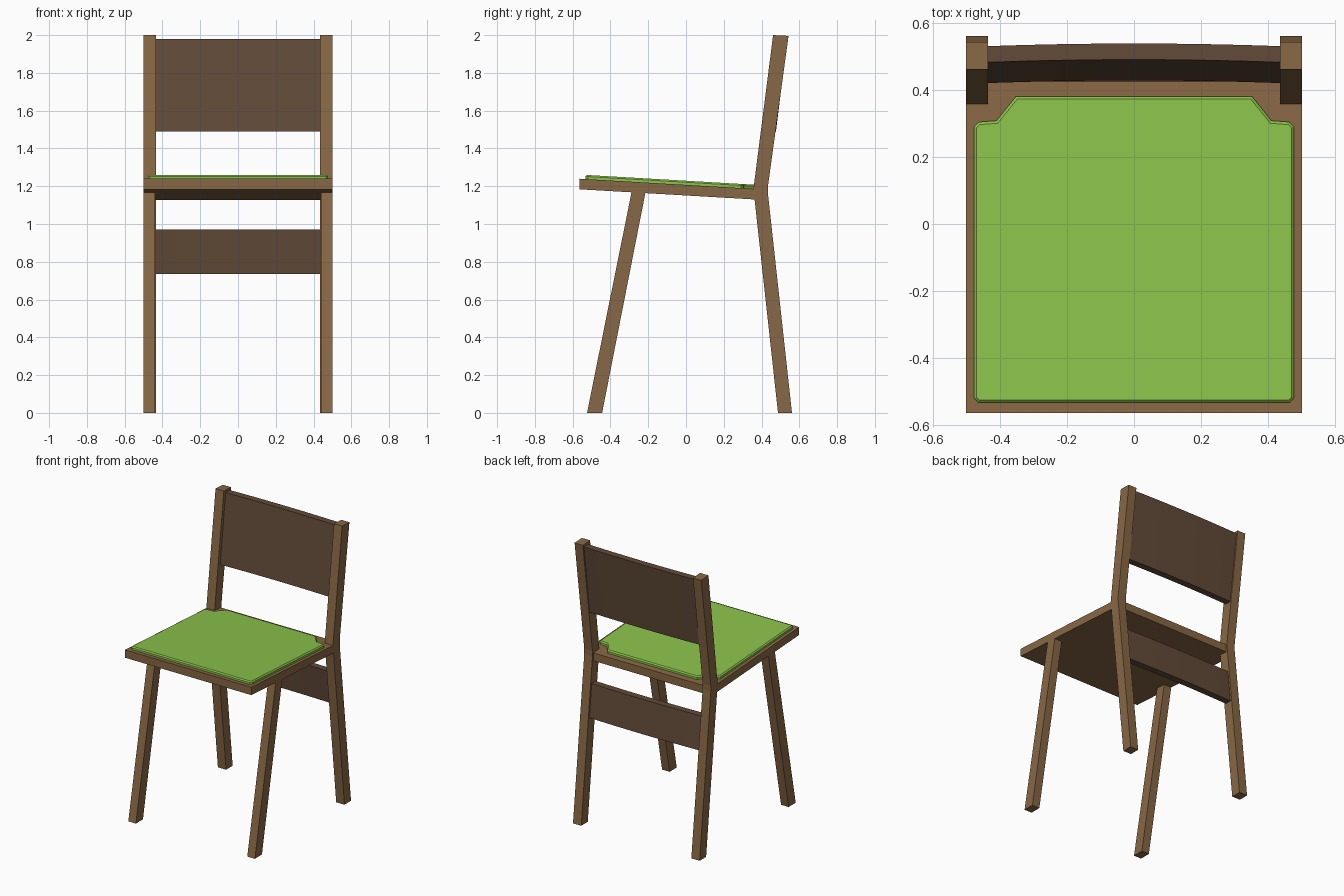
import bpy

if "Cube" in bpy.data.objects:
    bpy.data.objects.remove(bpy.data.objects["Cube"])


def material(name, rgb):
    m = bpy.data.materials.new(name)
    m.diffuse_color = (*rgb, 1)
    m.use_nodes = True
    m.node_tree.nodes["Principled BSDF"].inputs["Base Color"].default_value = m.diffuse_color
    return m


WOOD = material("light brown wood", (0.245, 0.136, 0.058))
DARK = material("dark brown wood", (0.122, 0.070, 0.040))
GREEN = material("green fabric", (0.258, 0.546, 0.069))


def loft(name, rings, mat):
    """Solid through equal-length closed rings, with end caps."""
    n = len(rings[0])
    verts = [p for ring in rings for p in ring]
    faces = [tuple(range(n))[::-1],
             tuple(range(len(verts) - n, len(verts)))]
    for r in range(len(rings) - 1):
        for i in range(n):
            j = (i + 1) % n
            faces.append((r * n + i, r * n + j, (r + 1) * n + j, (r + 1) * n + i))
    me = bpy.data.meshes.new(name)
    me.from_pydata(verts, [], faces)
    me.materials.append(mat)
    ob = bpy.data.objects.new(name, me)
    bpy.context.collection.objects.link(ob)
    return ob


def leg(name, profile, side, inner):
    """Extrude a side (y, z) profile across the leg width."""
    x0, x1 = sorted((side * inner, side * 0.5))
    return loft(name, [[(x, y, z) for y, z in profile] for x in (x0, x1)], WOOD)


def slab(name, half, bottom, top, mat):
    """Tilted plate from the right half of its (x, y) outline, front to back."""
    outline = half + [(-x, y) for x, y in reversed(half)]
    z = lambda y: 1.207 - 0.058 * y
    return loft(name, [[(x, y, z(y) + h) for x, y in outline]
                       for h in (bottom, top)], mat)


def slat(name, low, high, bow):
    """Curved board; low and high are (front y, z), bowed backwards at the centre."""
    rings = []
    steps = 8
    for i in range(steps + 1):
        t = -1 + 2 * i / steps
        b = bow * (1 - t * t)
        (y0, z0), (y1, z1) = low, high
        rings.append([(t * 0.438, y + b, z) for y, z in
                      ((y0, z0), (y0 + 0.048, z0), (y1 + 0.048, z1), (y1, z1))])
    return loft(name, rings, DARK)


# Legs: rear ones bend at seat height and carry the backrest
REAR = [(0.487, 0), (0.561, 0), (0.434, 1.16), (0.434, 1.20),
        (0.543, 1.996), (0.461, 2.0), (0.357, 1.185)]
FRONT = [(-0.524, 0), (-0.444, 0), (-0.212, 1.18), (-0.286, 1.18)]
for side, label in ((-1, "left"), (1, "right")):
    leg("rear_leg_" + label, REAR, side, 0.435)
    leg("front_leg_" + label, FRONT, side, 0.44)

# Seat board, notched around the rear legs
slab("seat", [(0.5, -0.563), (0.5, 0.365), (0.436, 0.365), (0.436, 0.425)],
     -0.056, 0, WOOD)

# Cushion with a chamfered rim
cushion = slab("cushion", [(0.465, -0.532), (0.477, -0.52), (0.477, 0.29),
                           (0.463, 0.304), (0.41, 0.308), (0.352, 0.38)],
               -0.012, 0.022, GREEN)
bevel = cushion.modifiers.new("rim", 'BEVEL')
bevel.width = 0.008
bevel.segments = 1
bevel.limit_method = 'ANGLE'
bevel.angle_limit = 1.2

# Backrest and lower rail, both following the slope of the rear legs
slat("backrest", (0.420, 1.49), (0.482, 1.98), 0.008)
slat("lower_rail", (0.420, 0.735), (0.395, 0.97), 0.008)
